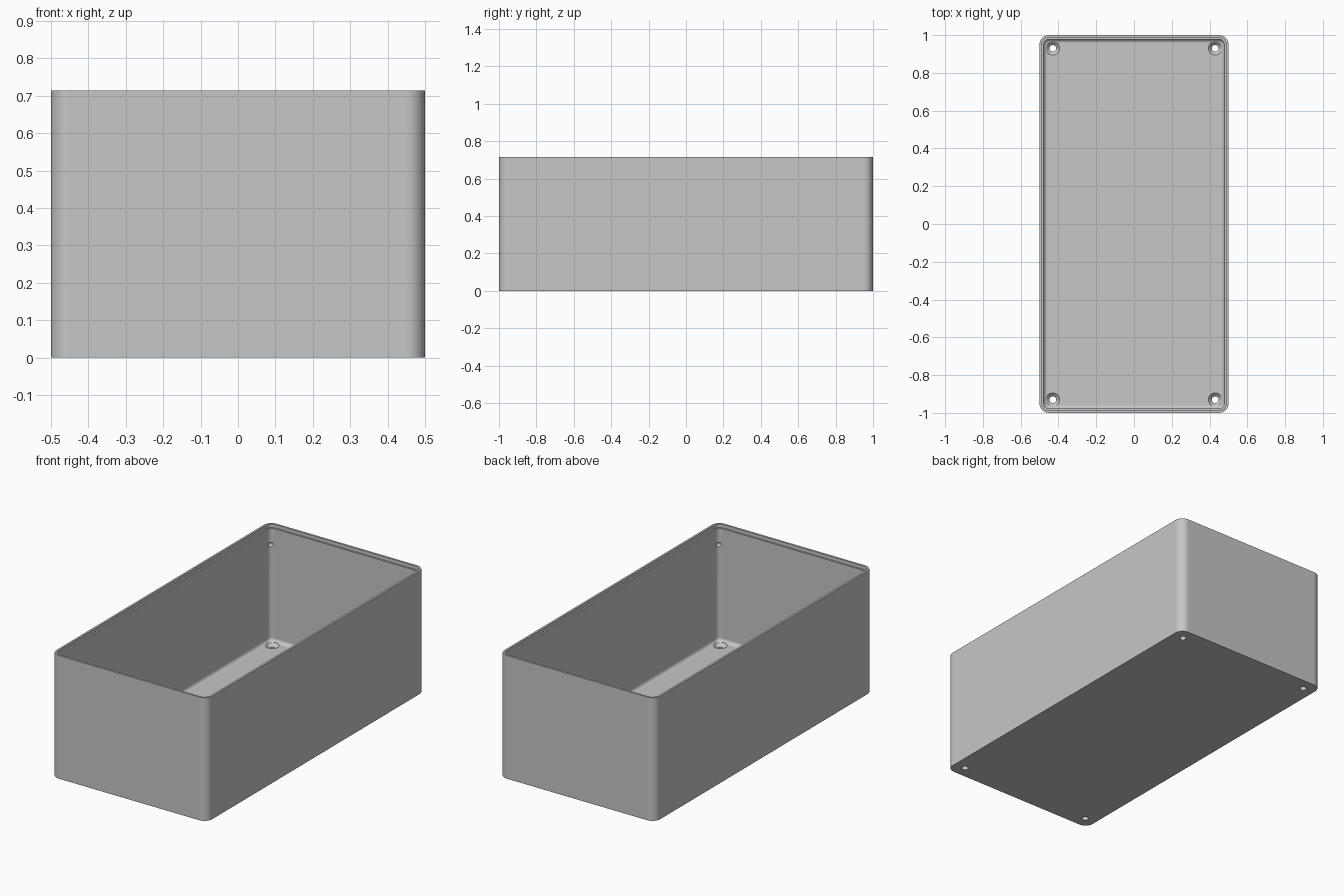
import bpy
import bmesh
import math

if "Cube" in bpy.data.objects:
    bpy.data.objects.remove(bpy.data.objects["Cube"], do_unlink=True)

HALF_X, HALF_Y, HEIGHT = 0.5, 1.0, 0.714
RADIUS, WALL, FLOOR, FILLET = 0.05, 0.022, 0.04, 0.02
CORNER_STEPS = 8

grey = bpy.data.materials.new("light_grey_plastic")
grey.use_nodes = True
colour = (0.57, 0.57, 0.57, 1)
grey.diffuse_color = colour
grey.node_tree.nodes["Principled BSDF"].inputs["Base Color"].default_value = colour


def make_object(name, bm):
    bmesh.ops.recalc_face_normals(bm, faces=bm.faces[:])
    mesh = bpy.data.meshes.new(name)
    bm.to_mesh(mesh)
    bm.free()
    mesh.materials.append(grey)
    obj = bpy.data.objects.new(name, mesh)
    bpy.context.collection.objects.link(obj)
    return obj


def loft(bm, rings):
    """Skin a stack of point rings and cap both ends."""
    loops = [[bm.verts.new(p) for p in ring] for ring in rings]
    for a, b in zip(loops, loops[1:]):
        for i in range(len(a)):
            j = (i + 1) % len(a)
            bm.faces.new((a[i], a[j], b[j], b[i]))
    bm.faces.new(loops[0])
    bm.faces.new(loops[-1])


def rounded_rectangle(inset, z):
    r = RADIUS - inset
    points = []
    for k, (sx, sy) in enumerate(((1, 1), (-1, 1), (-1, -1), (1, -1))):
        for i in range(CORNER_STEPS + 1):
            a = (k + i / CORNER_STEPS) * math.pi / 2
            points.append((sx * (HALF_X - RADIUS) + r * math.cos(a),
                           sy * (HALF_Y - RADIUS) + r * math.sin(a), z))
    return points


def circle(x, y, r, z, n=32):
    return [(x + r * math.cos(2 * math.pi * i / n),
             y + r * math.sin(2 * math.pi * i / n), z) for i in range(n)]


# Open box: outer wall, stepped rim, inner wall, floor fillet
profile = [(0, 0), (0, HEIGHT), (0.012, HEIGHT), (0.012, HEIGHT - 0.02),
           (WALL, HEIGHT - 0.02)]
for i in range(7):
    a = i / 6 * math.pi / 2
    profile.append((WALL + FILLET * (1 - math.cos(a)),
                    FLOOR + FILLET * (1 - math.sin(a))))
bm = bmesh.new()
loft(bm, [rounded_rectangle(inset, z) for inset, z in profile])
box = make_object("open_box", bm)

# Countersunk screw holes in the floor and shallow dimples in the wall corners
holes, dimples = bmesh.new(), bmesh.new()
diagonal = (RADIUS - WALL - 0.004) / math.sqrt(2)
for sx in (-1, 1):
    for sy in (-1, 1):
        x, y = sx * 0.43, sy * 0.93
        loft(holes, [circle(x, y, r, z) for r, z in
                     ((0.018, -0.05), (0.018, 0.022), (0.036, FLOOR), (0.036, 0.1))])
        ball = bmesh.ops.create_uvsphere(dimples, u_segments=16, v_segments=10, radius=0.014)
        bmesh.ops.translate(dimples, verts=ball["verts"],
                            vec=(sx * (HALF_X - RADIUS + diagonal),
                                 sy * (HALF_Y - RADIUS + diagonal), 0.6))

bpy.context.view_layer.objects.active = box
box.select_set(True)
for name, cutter_bm in (("screw_hole_cutter", holes), ("dimple_cutter", dimples)):
    cutter = make_object(name, cutter_bm)
    cutter.hide_render = True
    cut = box.modifiers.new(name, "BOOLEAN")
    cut.operation = "DIFFERENCE"
    cut.solver = "EXACT"
    cut.object = cutter
    bpy.ops.object.modifier_apply(modifier=cut.name)
    bpy.data.objects.remove(cutter, do_unlink=True)

# Smooth corners with flat walls
bpy.ops.object.shade_smooth_by_angle(angle=math.radians(30))
weighted = box.modifiers.new("flat_walls", "WEIGHTED_NORMAL")
weighted.keep_sharp = True
